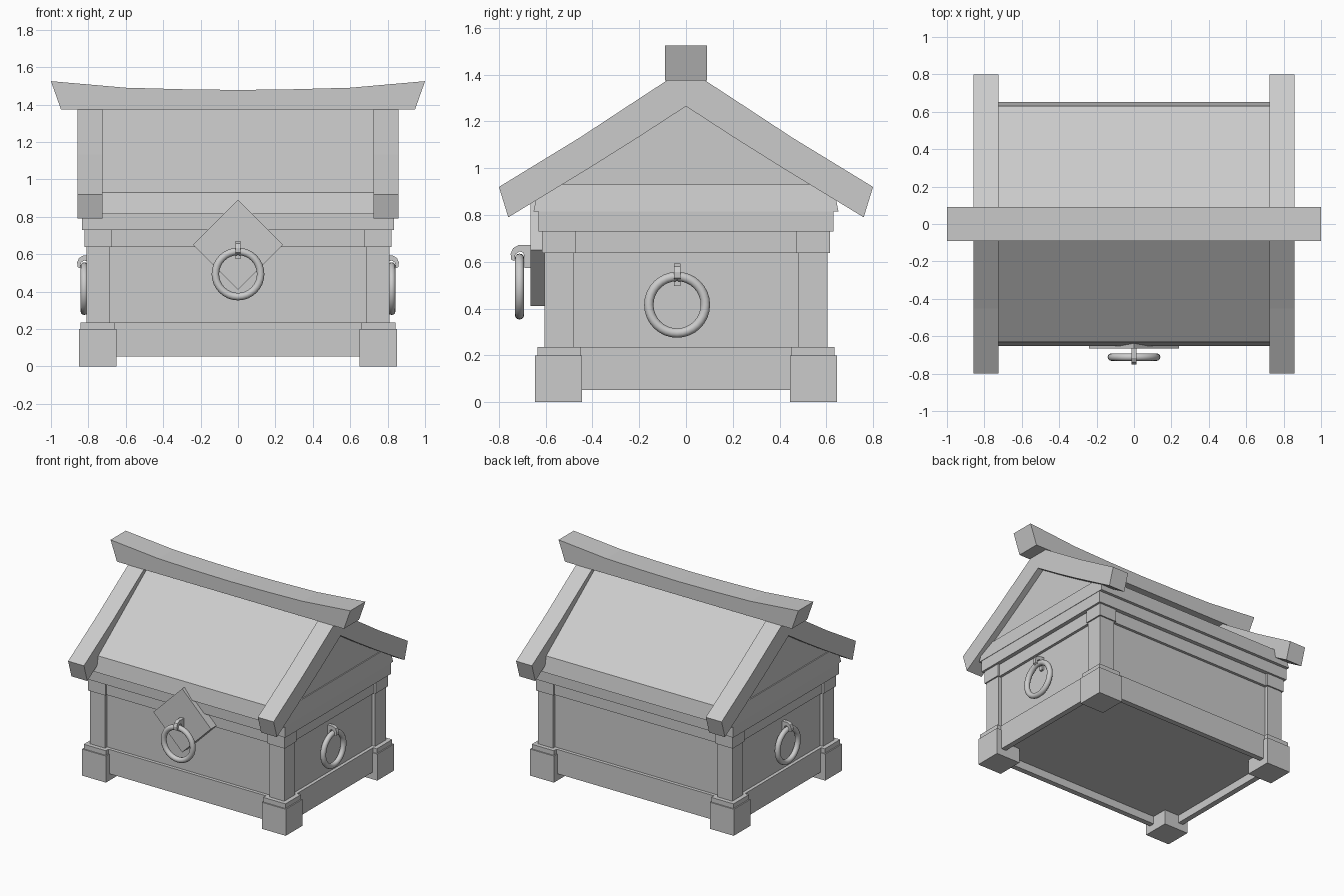
import bpy, bmesh
from math import pi
from mathutils import Matrix

if "Cube" in bpy.data.objects:
    bpy.data.objects.remove(bpy.data.objects["Cube"])


def mesh_object(name, verts, faces):
    mesh = bpy.data.meshes.new(name)
    mesh.from_pydata(verts, [], faces)
    bm = bmesh.new()
    bm.from_mesh(mesh)
    bmesh.ops.recalc_face_normals(bm, faces=bm.faces)
    bm.to_mesh(mesh)
    bm.free()
    obj = bpy.data.objects.new(name, mesh)
    bpy.context.collection.objects.link(obj)
    return obj


def prism(name, profile, lo, hi, axis):
    """Extrude a 2D profile along x (profile = y,z) or y (profile = x,z)."""
    place = (lambda a, b, t: (t, a, b)) if axis == 'x' else (lambda a, b, t: (a, t, b))
    n = len(profile)
    verts = [place(a, b, t) for t in (lo, hi) for a, b in profile]
    faces = [tuple(range(n)), tuple(range(n, 2 * n))]
    faces += [(i, (i + 1) % n, n + (i + 1) % n, n + i) for i in range(n)]
    return mesh_object(name, verts, faces)


def box(name, x0, x1, y0, y1, z0, z1):
    return prism(name, [(y0, z0), (y1, z0), (y1, z1), (y0, z1)], x0, x1, 'x')


def frustum(name, x0, y0, z0, x1, y1, z1):
    verts = [(sx * x, sy * y, z) for x, y, z in ((x0, y0, z0), (x1, y1, z1))
             for sx, sy in ((-1, -1), (1, -1), (1, 1), (-1, 1))]
    faces = [(0, 1, 2, 3), (4, 5, 6, 7)]
    faces += [(i, (i + 1) % 4, 4 + (i + 1) % 4, 4 + i) for i in range(4)]
    return mesh_object(name, verts, faces)


def ring_handle(name, loc, turn):
    """Ring hanging from a hook, built facing -y, then turned about z."""
    m = Matrix.Translation(loc) @ Matrix.Rotation(turn, 4, 'Z')
    bpy.ops.mesh.primitive_torus_add(major_radius=0.121, minor_radius=0.02,
                                     major_segments=32, minor_segments=12)
    ring = bpy.context.object
    ring.name = name + "_ring"
    ring.matrix_world = m @ Matrix.Rotation(pi / 2, 4, 'X')
    bpy.ops.object.shade_smooth()
    hook = prism(name + "_hook",
                 [(0.06, 0.177), (-0.005, 0.177), (-0.028, 0.164), (-0.038, 0.14),
                  (-0.036, 0.115), (-0.022, 0.108), (-0.018, 0.138), (0, 0.15),
                  (0.016, 0.145), (0.022, 0.12), (0.022, 0.08), (0.06, 0.08)],
                 -0.014, 0.014, 'x')
    hook.matrix_world = m


# base rails and walls
for s, side in ((-1, "a"), (1, "b")):
    box("base_rail_long_" + side, -0.81, 0.81, *sorted((s * 0.565, s * 0.605)), 0.052, 0.235)
    box("base_rail_short_" + side, *sorted((s * 0.77, s * 0.81)), -0.565, 0.565, 0.052, 0.235)
box("chest_body", -0.785, 0.785, -0.58, 0.58, 0.11, 0.75)

# feet, foot collars, posts and post caps at the four corners
for sx in (-1, 1):
    for sy in (-1, 1):
        for name, xi, xo, yi, yo, z0, z1 in (
                ("foot", 0.65, 0.85, 0.445, 0.645, 0.0, 0.2),
                ("foot_collar", 0.657, 0.841, 0.452, 0.636, 0.19, 0.235),
                ("post", 0.685, 0.81, 0.478, 0.605, 0.2, 0.65),
                ("post_cap", 0.675, 0.82, 0.472, 0.615, 0.638, 0.735)):
            box(name, *sorted((sx * xi, sx * xo)), *sorted((sy * yi, sy * yo)), z0, z1)

# top rail and cornice
box("top_rail", -0.805, 0.805, -0.60, 0.60, 0.638, 0.735)
box("cornice", -0.835, 0.835, -0.63, 0.63, 0.73, 0.82)

# lid rim and roof body
frustum("lid_rim", 0.838, 0.652, 0.815, 0.82, 0.63, 0.93)
prism("roof", [(-0.63, 0.925), (0.63, 0.925), (0.63, 0.93), (0, 1.40), (-0.63, 0.93)],
      -0.812, 0.812, 'x')

# gable boards
outer = [(0.80, 0.92), (0.453, 1.132), (0.205, 1.295), (0.09, 1.37), (0, 1.43)]
inner = [(0, 1.265), (0.20, 1.135), (0.42, 0.997), (0.76, 0.79)]
for sx in (-1, 1):
    for sy in (-1, 1):
        prism("gable_board", [(sy * y, z) for y, z in outer + inner],
              *sorted((sx * 0.725, sx * 0.857)), 'x')

# sagging ridge beam
top = [(1, 1.525), (0.6, 1.49), (0.3, 1.482), (0, 1.478), (-0.3, 1.482), (-0.6, 1.49), (-1, 1.525)]
prism("ridge_beam", [(-0.947, 1.375), (0.947, 1.375)] + top, -0.09, 0.09, 'y')

# lock plate and handles
prism("lock_plate", [(0, 0.41), (0.24, 0.65), (0, 0.89), (-0.24, 0.65)], -0.665, -0.55, 'y')
ring_handle("front_handle", (0, -0.712, 0.494), 0)
ring_handle("right_handle", (0.822, -0.038, 0.416), pi / 2)
ring_handle("left_handle", (-0.822, -0.038, 0.416), -pi / 2)
